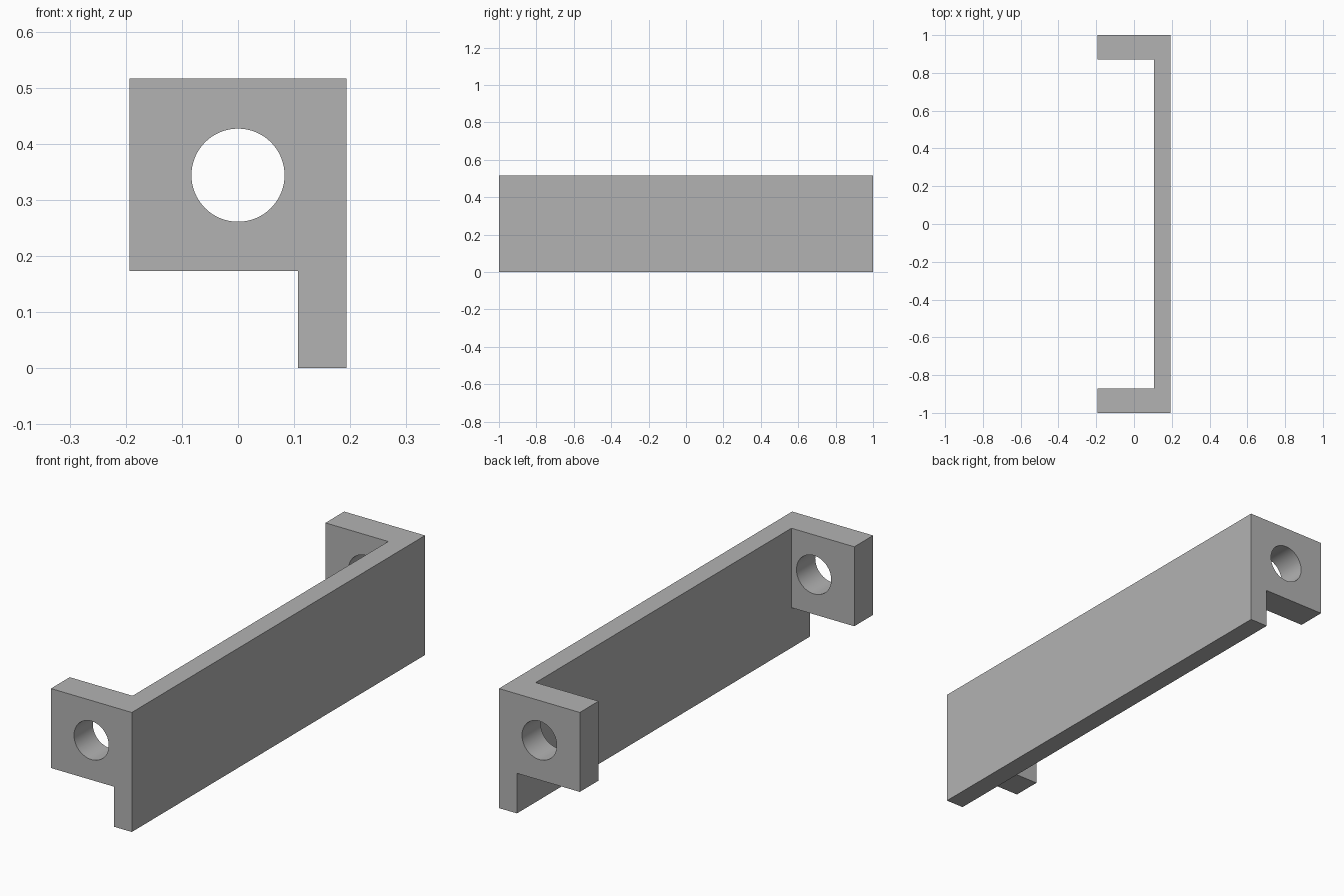
import bpy
import math

cube = bpy.data.objects.get("Cube")
if cube:
    bpy.data.objects.remove(cube, do_unlink=True)

HALF_W, HALF_L, HEIGHT = 0.193, 1.0, 0.516
PLATE_X = 0.107        # inner face of the long plate
LUG_Y = 0.872          # inner face of the end lugs
LUG_Z = 0.173          # underside of the end lugs
HOLE_R, HOLE_Z = 0.083, 0.344

grey = bpy.data.materials.new("plain grey")
grey.use_nodes = True
colour = (0.45, 0.45, 0.45, 1)
grey.diffuse_color = colour
grey.node_tree.nodes["Principled BSDF"].inputs["Base Color"].default_value = colour


def box(name, low, high):
    centre = [(a + b) / 2 for a, b in zip(low, high)]
    bpy.ops.mesh.primitive_cube_add(size=1, location=centre)
    obj = bpy.context.object
    obj.name = name
    obj.scale = [b - a for a, b in zip(low, high)]
    bpy.ops.object.transform_apply(location=True, rotation=False, scale=True)
    obj.data.materials.append(grey)
    return obj


def cut(target, cutter):
    cutter.hide_render = True
    mod = target.modifiers.new(cutter.name, 'BOOLEAN')
    mod.operation = 'DIFFERENCE'
    mod.solver = 'EXACT'
    mod.object = cutter
    bpy.context.view_layer.objects.active = target
    bpy.ops.object.modifier_apply(modifier=mod.name)
    bpy.data.objects.remove(cutter, do_unlink=True)


# Bracket: a solid block carved down to a long plate with two end lugs
bracket = box("bracket", (-HALF_W, -HALF_L, 0), (HALF_W, HALF_L, HEIGHT))
cut(bracket, box("cavity", (-0.4, -LUG_Y, -0.2), (PLATE_X, LUG_Y, 0.8)))
cut(bracket, box("undercut", (-0.4, -1.2, -0.2), (PLATE_X, 1.2, LUG_Z)))

# Round hole running through both lugs
bpy.ops.mesh.primitive_cylinder_add(vertices=64, radius=HOLE_R, depth=2.4,
                                    location=(0, 0, HOLE_Z),
                                    rotation=(math.pi / 2, 0, 0))
drill = bpy.context.object
drill.name = "drill"
drill.data.materials.append(grey)
cut(bracket, drill)

# Smooth hole walls, sharp edges elsewhere
bpy.ops.object.select_all(action='DESELECT')
bracket.select_set(True)
bpy.context.view_layer.objects.active = bracket
bpy.ops.object.shade_smooth_by_angle(angle=math.radians(30))
